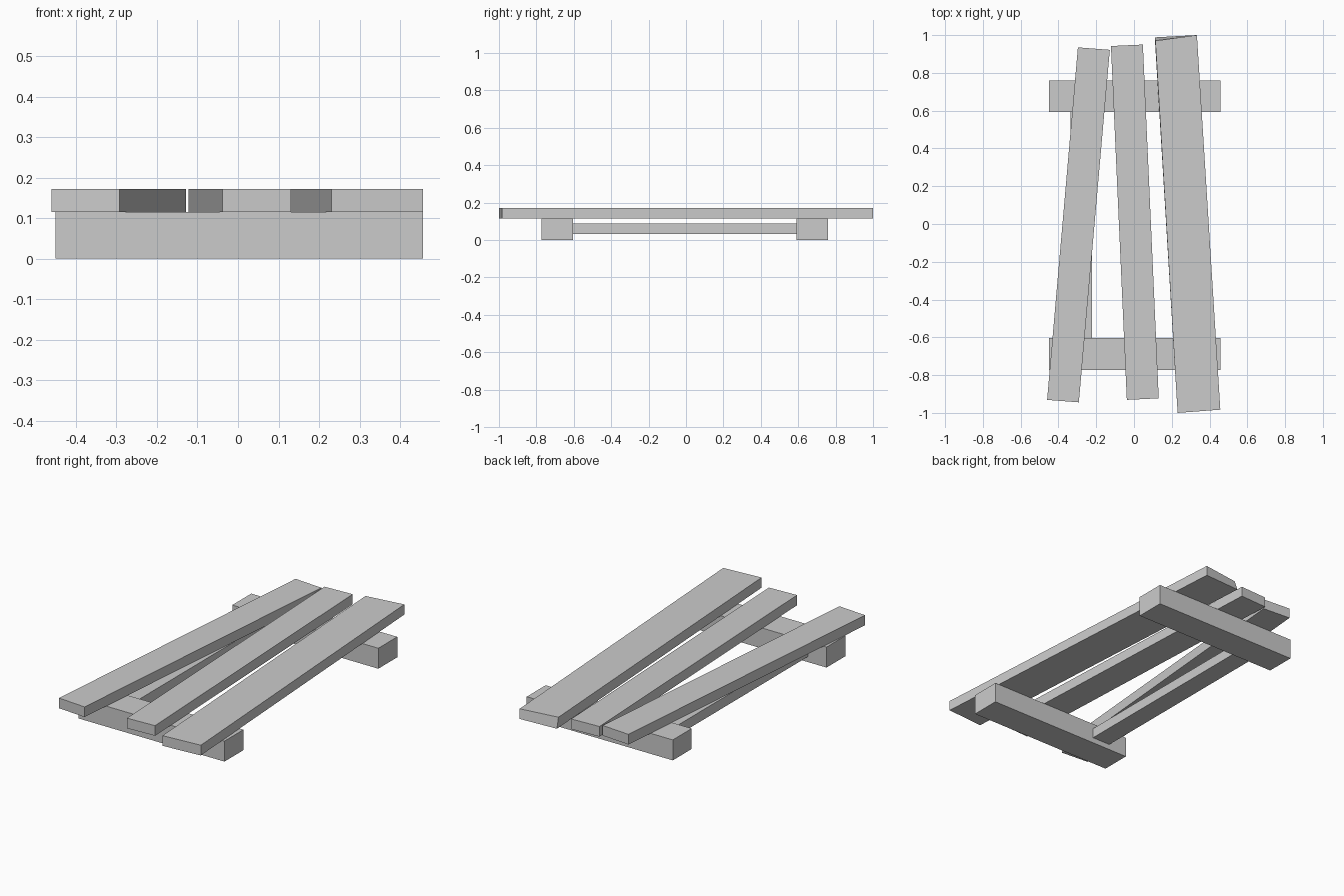
import bpy, bmesh

if "Cube" in bpy.data.objects:
    bpy.data.objects.remove(bpy.data.objects["Cube"])


def prism(name, bottom, z0, z1, top=None):
    """Closed slab from a counter-clockwise outline, with an optional different top outline."""
    bm = bmesh.new()
    low = [bm.verts.new((x, y, z0)) for x, y in bottom]
    high = [bm.verts.new((x, y, z1)) for x, y in (top or bottom)]
    bm.faces.new(low[::-1])
    bm.faces.new(high)
    n = len(low)
    for i in range(n):
        j = (i + 1) % n
        bm.faces.new((low[i], low[j], high[j], high[i]))
    mesh = bpy.data.meshes.new(name)
    bm.to_mesh(mesh)
    bm.free()
    obj = bpy.data.objects.new(name, mesh)
    bpy.context.collection.objects.link(obj)
    return obj


def rect(x0, x1, y0, y1):
    return [(x0, y0), (x1, y0), (x1, y1), (x0, y1)]


BEAM_TOP, PLANK_TOP = 0.115, 0.172

# Cross beams resting on the ground
prism("front_beam", rect(-0.45, 0.457, -0.773, -0.604), 0, BEAM_TOP)
prism("back_beam", rect(-0.45, 0.457, 0.592, 0.76), 0, BEAM_TOP)

# Brace joining the two beams
prism("brace", rect(-0.335, -0.222, -0.604, 0.592), 0.031, 0.087)

# Crooked planks laid across the beams
prism("left_plank", [(-0.46, -0.931), (-0.292, -0.944), (-0.128, 0.922), (-0.297, 0.935)],
      BEAM_TOP, PLANK_TOP)
prism("middle_plank", [(-0.038, -0.931), (0.131, -0.923), (0.047, 0.95), (-0.122, 0.942)],
      BEAM_TOP, PLANK_TOP)

# Right plank has a slanted cut at its back end
right = [(0.231, -1.0), (0.457, -0.983), (0.333, 1.0), (0.11, 0.988)]
prism("right_plank", right, BEAM_TOP, PLANK_TOP, right[:3] + [(0.113, 0.97)])
